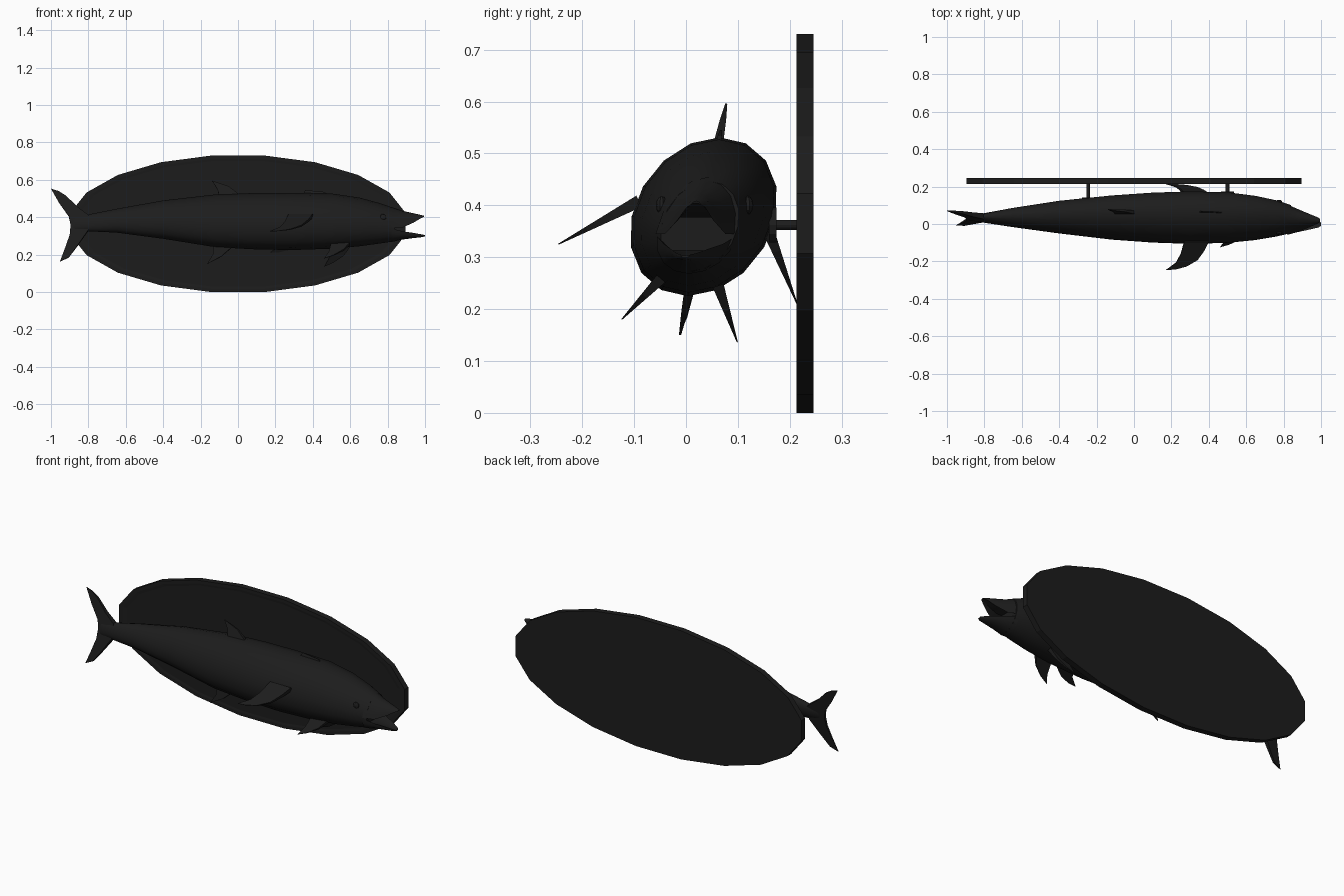
import bpy, math
from math import sin, cos, pi, radians
from mathutils import Vector

if "Cube" in bpy.data.objects:
    bpy.data.objects.remove(bpy.data.objects["Cube"])

black = bpy.data.materials.new("dark")
black.diffuse_color = (0.012, 0.012, 0.012, 1)
black.use_nodes = True
black.node_tree.nodes["Principled BSDF"].inputs["Base Color"].default_value = black.diffuse_color


def make(name, verts, faces, smooth=None):
    me = bpy.data.meshes.new(name)
    me.from_pydata([tuple(v) for v in verts], [], faces)
    ob = bpy.data.objects.new(name, me)
    bpy.context.collection.objects.link(ob)
    me.materials.append(black)
    bpy.ops.object.select_all(action='DESELECT')
    ob.select_set(True)
    bpy.context.view_layer.objects.active = ob
    bpy.ops.object.mode_set(mode='EDIT')
    bpy.ops.mesh.select_all(action='SELECT')
    bpy.ops.mesh.normals_make_consistent(inside=False)
    bpy.ops.object.mode_set(mode='OBJECT')
    if smooth:
        bpy.ops.object.shade_smooth_by_angle(angle=radians(smooth))
    return ob


def loft(name, rings, smooth=None):
    n = len(rings[0])
    verts = [p for r in rings for p in r]
    faces = [(i * n + j, i * n + (j + 1) % n, (i + 1) * n + (j + 1) % n, (i + 1) * n + j)
             for i in range(len(rings) - 1) for j in range(n)]
    faces += [tuple(range(n)), tuple(range(len(verts) - n, len(verts)))]
    return make(name, verts, faces, smooth)


def lean(z):
    # the fish is rolled slightly towards the plaque
    return 0.2 * (z - 0.378)


def fin(name, pts, thick):
    # blade: outline with its own half thickness at every point
    P = [Vector(p) for p in pts]
    nrm = sum((P[i].cross(P[(i + 1) % len(P)]) for i in range(len(P))), Vector()).normalized()
    return loft(name, [[p + nrm * t for p, t in zip(P, thick)],
                       [p - nrm * t for p, t in zip(P, thick)]])


# plaque: oval board with a shallow inset front and back
def oval(a, b, y):
    return [(a * cos((i + .5) * pi / 10), y, 0.365 + b * sin((i + .5) * pi / 10)) for i in range(20)]

loft("plaque", [oval(0.86, 0.34, 0.215), oval(0.88, 0.352, 0.213), oval(0.908, 0.3695, 0.213),
                oval(0.908, 0.3695, 0.246), oval(0.86, 0.34, 0.246)])

# body: x, centre y, half width, bottom z, top z
body = [(-0.88, 0.034, 0.010, 0.325, 0.405), (-0.80, 0.034, 0.024, 0.325, 0.415),
        (-0.65, 0.034, 0.050, 0.318, 0.445), (-0.40, 0.035, 0.086, 0.285, 0.490),
        (-0.12, 0.034, 0.116, 0.240, 0.522), (0.10, 0.034, 0.132, 0.228, 0.530),
        (0.30, 0.034, 0.139, 0.225, 0.531), (0.50, 0.034, 0.134, 0.232, 0.527),
        (0.65, 0.033, 0.117, 0.245, 0.505), (0.76, 0.032, 0.096, 0.260, 0.475),
        (0.84, 0.030, 0.074, 0.272, 0.447)]
rings = []
for x, yc, w, lo, hi in body:
    zc, h = (lo + hi) / 2, (hi - lo) / 2
    rings.append([(x, yc + w * cos(k * pi / 8) + lean(zc + h * sin(k * pi / 8)),
                   zc + h * sin(k * pi / 8)) for k in range(16)])
loft("body", rings, 45)


# open jaws: domed outside, hollowed inside; x, half width, inner z, outer z
def jaw(name, rows):
    rs = []
    for x, w, zi, zo in rows:
        yc, h = 0.028 - 0.09 * max(0, x - 0.84), zo - zi
        arc = [(w * cos(k * pi / 8), h * sin(k * pi / 8)) for k in range(9)]
        arc += [(w * c, h * 0.35) for c in (-0.6, 0, 0.6)]
        rs.append([(x, yc + u + lean(zi + v), zi + v) for u, v in arc])
    loft(name, rs, 40)

jaw("upper_jaw", [(0.82, 0.080, 0.345, 0.455), (0.88, 0.058, 0.345, 0.434),
                  (0.94, 0.034, 0.372, 0.421), (0.98, 0.018, 0.396, 0.412),
                  (0.995, 0.008, 0.402, 0.408)])
jaw("lower_jaw", [(0.82, 0.076, 0.340, 0.268), (0.88, 0.056, 0.325, 0.281),
                  (0.94, 0.036, 0.316, 0.289), (0.985, 0.020, 0.308, 0.294),
                  (1.0, 0.009, 0.305, 0.299)])

# eyes
for side, s in (("front", -1), ("back", 1)):
    bpy.ops.mesh.primitive_uv_sphere_add(segments=10, ring_count=6, radius=0.018,
                                         location=(0.775, 0.036 + s * 0.083, 0.40))
    e = bpy.context.object
    e.name = side + "_eye"
    e.scale.y = 0.6
    e.data.materials.append(black)

# forked tail
tail = [(-0.80, 0.41), (-0.86, 0.455), (-0.92, 0.515), (-0.96, 0.540), (-1.0, 0.553), (-0.955, 0.475),
        (-0.905, 0.405), (-0.895, 0.36), (-0.90, 0.305), (-0.925, 0.235), (-0.952, 0.163),
        (-0.905, 0.185), (-0.86, 0.245), (-0.80, 0.33)]
fin("tail_fin", [(x, 0.035 + lean(z), z) for x, z in tail],
    [.016, .012, .007, .004, .001, .003, .006, .007, .006, .003, .001, .006, .010, .016])

# upright fins on the centre line
for name, prof, th in (
        ("front_dorsal_fin", [(0.50, 0.51), (0.46, 0.535), (0.36, 0.545), (0.34, 0.51)],
         [.005, .004, .002, .005]),
        ("rear_dorsal_fin", [(0.02, 0.51), (-0.05, 0.565), (-0.14, 0.596), (-0.11, 0.55), (-0.10, 0.51)],
         [.010, .006, .002, .005, .010]),
        ("anal_fin", [(-0.02, 0.25), (-0.09, 0.19), (-0.165, 0.15), (-0.135, 0.20), (-0.13, 0.26)],
         [.010, .006, .002, .005, .010])):
    fin(name, [(x, 0.034 + lean(z), z) for x, z in prof], th)


# paired fins: (x, share of the way root to tip)
def side_fin(name, root, tip, outline, t):
    r, d = Vector((0,) + root), Vector((0,) + tip) - Vector((0,) + root)
    fin(name, [r + d * s + Vector((x, 0, 0)) for x, s in outline],
        [t * (1 - s) + 0.001 for x, s in outline])

pectoral = [(0.40, 0), (0.375, .33), (0.34, .65), (0.28, .88), (0.22, .98), (0.17, 1),
            (0.225, .75), (0.25, .45), (0.27, 0)]
side_fin("front_pectoral_fin", (-0.09, 0.408), (-0.246, 0.325), pectoral, 0.011)
side_fin("back_pectoral_fin", (0.155, 0.36), (0.214, 0.21), pectoral, 0.011)
pelvic = [(0.60, 0), (0.565, .45), (0.51, .8), (0.46, 1), (0.485, .6), (0.50, 0)]
side_fin("front_pelvic_fin", (-0.045, 0.262), (-0.124, 0.18), pelvic, 0.010)
side_fin("back_pelvic_fin", (0.062, 0.245), (0.099, 0.136), pelvic, 0.010)

# mounting rods with a foot plate against the fish
for i, (x, y) in enumerate(((-0.245, 0.135), (0.50, 0.168))):
    for part, r, y0, y1 in (("rod", 0.010, y - 0.03, 0.22), ("foot", 0.034, y - 0.008, y + 0.006)):
        bpy.ops.mesh.primitive_cylinder_add(vertices=12, radius=r, depth=y1 - y0,
                                            location=(x, (y0 + y1) / 2, 0.362), rotation=(pi / 2, 0, 0))
        o = bpy.context.object
        o.name = "mount_%s_%d" % (part, i + 1)
        o.data.materials.append(black)
